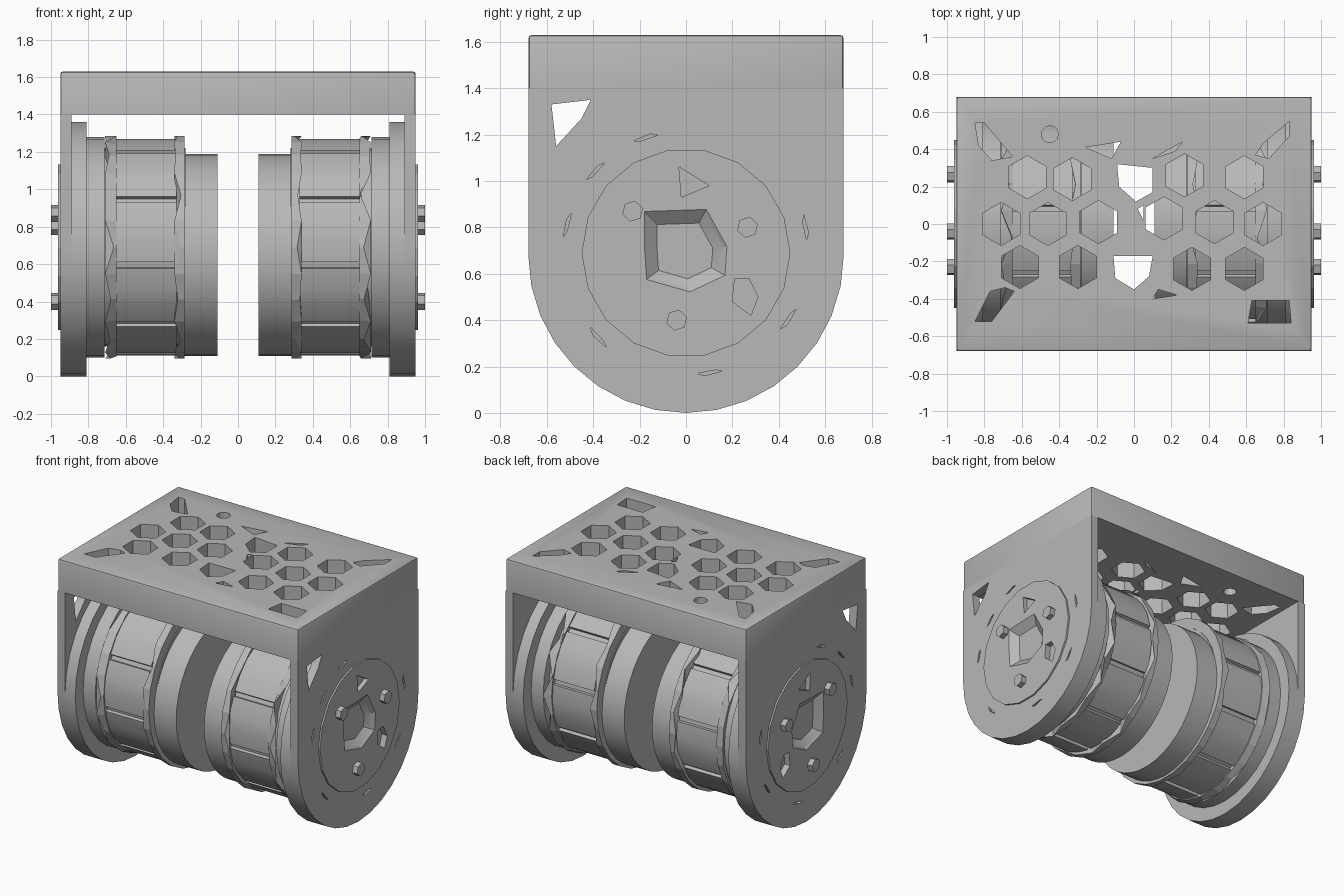
import bpy, bmesh, math, random
from mathutils import Vector

random.seed(4)
cube = bpy.data.objects.get("Cube")
if cube:
    bpy.data.objects.remove(cube, do_unlink=True)

grey = bpy.data.materials.new("matte_grey")
grey.use_nodes = True
GREY = (0.48, 0.48, 0.48, 1)
grey.diffuse_color = GREY
grey.node_tree.nodes["Principled BSDF"].inputs["Base Color"].default_value = GREY

AXLE = 0.69  # height of the motor axis


def ngon(u, v, r, sides, turn=0.0):
    return [(u + r * math.cos(turn + math.tau * i / sides),
             v + r * math.sin(turn + math.tau * i / sides)) for i in range(sides)]


def add_prism(bm, outline, axis, lo, hi, taper=1.0, zigzag=0.0):
    """Extrude an outline along x or z; taper shrinks the far end."""
    place = (lambda p, d: (d, p[0], p[1])) if axis == "x" else (lambda p, d: (p[0], p[1], d))
    n = len(outline)
    cu, cv = sum(p[0] for p in outline) / n, sum(p[1] for p in outline) / n
    wave = [zigzag * random.random() * (i % 2) for i in range(n)]
    near = [bm.verts.new(place(p, lo + w)) for p, w in zip(outline, wave)]
    far = [bm.verts.new(place((cu + (u - cu) * taper, cv + (v - cv) * taper), hi))
           for u, v in outline]
    faces = [bm.faces.new(near), bm.faces.new(far)]
    for i in range(n):
        j = (i + 1) % n
        faces.append(bm.faces.new((near[i], near[j], far[j], far[i])))
    if zigzag:
        bmesh.ops.triangulate(bm, faces=faces[:2])


def finish(name, bm):
    bmesh.ops.recalc_face_normals(bm, faces=bm.faces[:])
    mesh = bpy.data.meshes.new(name)
    bm.to_mesh(mesh)
    bm.free()
    mesh.materials.append(grey)
    obj = bpy.data.objects.new(name, mesh)
    bpy.context.collection.objects.link(obj)
    return obj


def prism(name, *args, **kw):
    bm = bmesh.new()
    add_prism(bm, *args, **kw)
    return finish(name, bm)


def activate(obj):
    bpy.ops.object.select_all(action="DESELECT")
    obj.select_set(True)
    bpy.context.view_layer.objects.active = obj


def smooth(obj):
    activate(obj)
    bpy.ops.object.shade_smooth_by_angle(angle=math.radians(28))


def cut(obj, cutter):
    mod = obj.modifiers.new("cut", "BOOLEAN")
    mod.operation, mod.solver, mod.object = "DIFFERENCE", "EXACT", cutter
    activate(obj)
    bpy.ops.object.modifier_apply(modifier=mod.name)


def discard(obj):
    bpy.data.objects.remove(obj, do_unlink=True)


# Top bridge with softened upper edges
bm = bmesh.new()
add_prism(bm, [(-.95, -.68), (.95, -.68), (.95, .68), (-.95, .68)], "z", 1.4, 1.63)
rim = [e for e in bm.edges if any(v.co.z > 1.5 for v in e.verts)]
bmesh.ops.bevel(bm, geom=rim, offset=0.015, segments=2, affect="EDGES", profile=0.5)
bridge = finish("top_bridge", bm)

# Honeycomb vents through the bridge
hexes = [(-.57, .25), (-.33, .24), (-.46, 0), (-.71, 0), (-.61, -.23), (-.30, -.23),
         (-.19, .01), (.16, .03), (.27, .26), (.59, .25), (.43, .01),
         (.69, 0), (.59, -.24), (.31, -.24)]
odd_vents = [
    [(-.85, .54), (-.80, .54), (-.65, .36), (-.76, .34), (-.83, .42)],
    [(-.85, -.52), (-.76, -.52), (-.64, -.36), (-.69, -.34), (-.77, -.36)],
    [(.65, .37), (.69, .43), (.83, .55), (.83, .47), (.72, .35)],
    [(.61, -.53), (.84, -.53), (.83, -.41), (.63, -.41)],
    [(-.26, .41), (-.07, .44), (-.12, .35)],
    [(.10, .35), (.26, .44), (.22, .39)],
    [(.10, -.40), (.13, -.35), (.23, -.38)],
    [(-.09, .32), (.10, .30), (.10, .17), (.01, .12), (-.08, .20)],
    [(-.11, -.17), (.10, -.17), (.08, -.28), (0, -.35), (-.10, -.29)],
    [(.02, .08), (.05, .10), (.05, .02)],
]
bm = bmesh.new()
for x, y in hexes:
    add_prism(bm, ngon(x, y, .115, 6, math.pi / 6), "z", 1.3, 1.7)
for outline in odd_vents:
    add_prism(bm, outline, "z", 1.3, 1.7)
add_prism(bm, ngon(-.45, .48, .045, 12), "z", 1.3, 1.7)
vents = finish("vent_cutter", bm)
cut(bridge, vents)
discard(vents)
smooth(bridge)

# Rounded outline of a side plate
side_outline = [(-.68, 1.4)] + [
    (.68 * math.cos(a), .68 + .68 * math.sin(a))
    for a in (math.pi * (1 + i / 16) for i in range(17))] + [(.68, 1.4)]

# Drum outline: ten raised panels separated by narrow grooves
drum_outline = []
for i in range(10):
    for part, r in ((0, .575), (.3, .58), (.6, .58), (.9, .575), (.91, .555), (.99, .555)):
        a = math.tau * (i + part) / 10 + .2
        drum_outline.append((r * math.cos(a), AXLE + r * math.sin(a)))

for s, side in ((1, "left"), (-1, "right")):
    # Side plate, inner flange and raised cover
    plate = prism(side + "_side_plate", side_outline, "x", s * .89, s * .95)
    flange = prism(side + "_flange", ngon(0, .68, .68, 32), "x", s * .81, s * .9)
    cover = prism(side + "_cover", ngon(0, AXLE, .45, 18), "x", s * .94, s * .962)

    # Corner window, hub recess and shallow nicks in the plate
    bm = bmesh.new()
    add_prism(bm, [(-.58, 1.33), (-.41, 1.35), (-.45, 1.27), (-.56, 1.15)], "x", s * .8, s)
    hub = [(-.2, .89), (.1, .9), (.2, .72), (.19, .58), (.02, .5), (-.19, .56), (-.2, .72)]
    add_prism(bm, hub, "x", s * .98, s * .915, taper=.6)
    add_prism(bm, [(.2, .48), (.28, .42), (.31, .5), (.27, .58), (.21, .58)],
              "x", s * .98, s * .92)
    add_prism(bm, [(-.03, 1.06), (.1, .98), (-.02, .93)], "x", s * .98, s * .93)
    for turn in (.2, 1.9, 2.4, 2.9, 3.9, 4.9, 5.7):
        nick = [(.52, -.05), (.535, -.02), (.53, .06), (.52, .03)]
        c, d = math.cos(turn), math.sin(turn)
        add_prism(bm, [(u * c - v * d, AXLE + u * d + v * c) for u, v in nick],
                  "x", s * .98, s * .93)
    cutter = finish("plate_cutter", bm)
    cut(plate, cutter)
    cut(cover, cutter)
    discard(cutter)

    # Three hexagonal bolts
    bm = bmesh.new()
    for y, z in ((-.23, .87), (.265, .80), (-.04, .40)):
        add_prism(bm, ngon(y, z, .046, 6, .3), "x", s * .93, s)
    bolts = finish(side + "_bolts", bm)

    # Motor: base, core, grooved drum, jagged rings and inner cap
    parts = [
        prism(side + "_motor_base", ngon(0, AXLE, .59, 32), "x", s * .715, s * .82),
        prism(side + "_motor_core", ngon(0, AXLE, .53, 32), "x", s * .28, s * .75),
        prism(side + "_motor_drum", drum_outline, "x", s * .33, s * .65),
        prism(side + "_outer_ring", ngon(0, AXLE, .6, 26), "x", s * .71, s * .65,
              taper=.98, zigzag=-s * .06),
        prism(side + "_inner_ring", ngon(0, AXLE, .6, 26), "x", s * .34, s * .285,
              zigzag=-s * .04),
        prism(side + "_motor_cap", ngon(0, .65, .54, 40), "x", s * .11, s * .3),
    ]
    for obj in parts[:3] + parts[5:] + [plate, flange]:
        smooth(obj)
